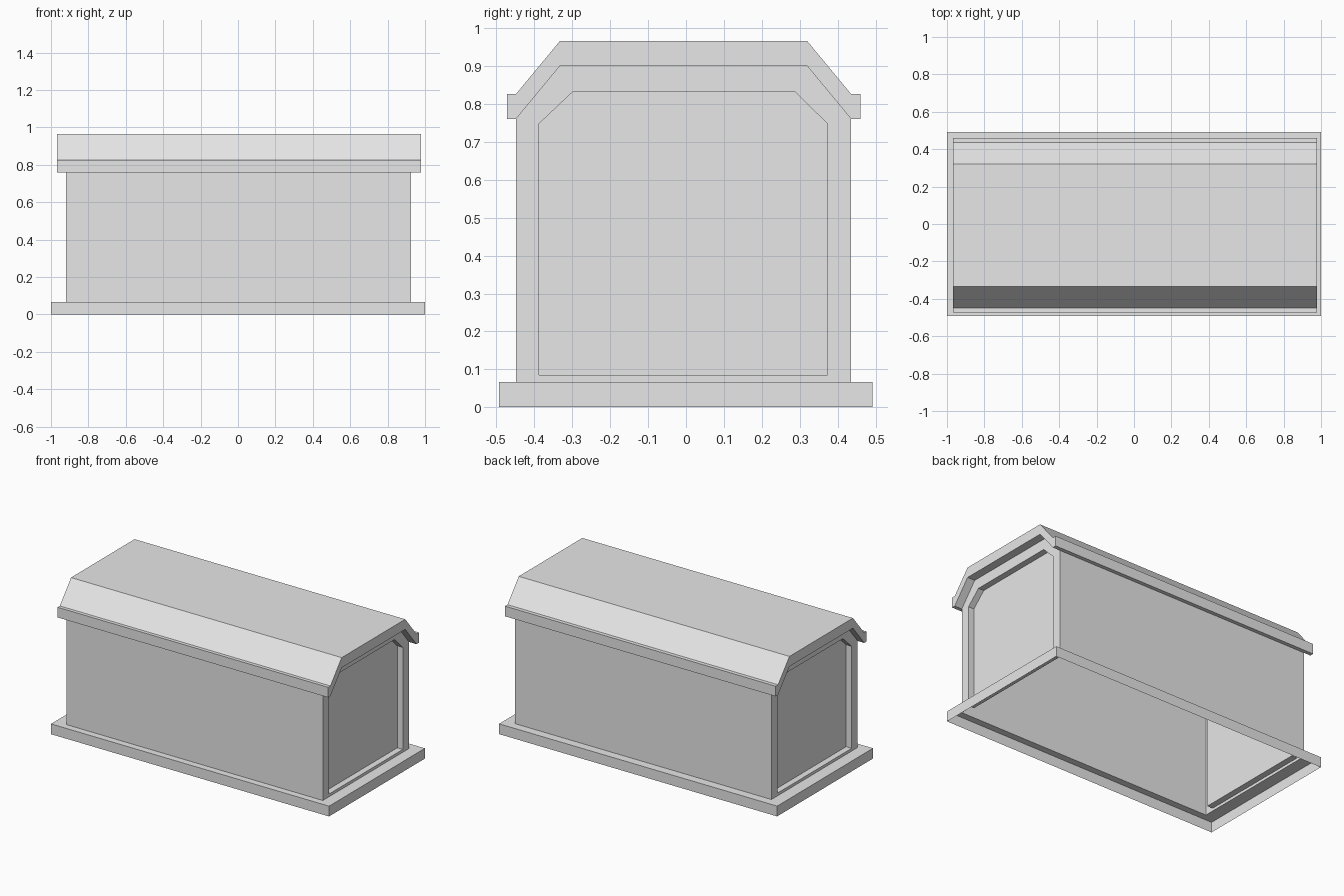
import bpy
import bmesh

if "Cube" in bpy.data.objects:
    bpy.data.objects.remove(bpy.data.objects["Cube"], do_unlink=True)

# One flat grey for the whole model
grey = bpy.data.materials.new("plain grey")
grey.use_nodes = True
grey.diffuse_color = (0.8, 0.8, 0.8, 1)
grey.node_tree.nodes["Principled BSDF"].inputs["Base Color"].default_value = (0.8, 0.8, 0.8, 1)


def finish(bm, name):
    bmesh.ops.recalc_face_normals(bm, faces=bm.faces)
    mesh = bpy.data.meshes.new(name)
    bm.to_mesh(mesh)
    bm.free()
    mesh.materials.append(grey)
    obj = bpy.data.objects.new(name, mesh)
    bpy.context.collection.objects.link(obj)
    return obj


def ring(bm, points):
    return [bm.verts.new(p) for p in points]


def at_x(profile, x):
    return [(x, y, z) for y, z in profile]


def bridge(bm, a, b, skip=()):
    """Join two matching rings with quads, leaving out the skipped edges."""
    n = len(a)
    for i in range(n):
        if i not in skip:
            j = (i + 1) % n
            bm.faces.new((a[i], a[j], b[j], b[i]))


def rectangle(x0, x1, y0, y1, z):
    return [(x0, y0, z), (x1, y0, z), (x1, y1, z), (x0, y1, z)]


def arch(y0, y1, top0, top1, floor, shoulder, top):
    """Upright outline with cut upper corners, starting along the floor."""
    return [(y0, floor), (y1, floor), (y1, shoulder),
            (top1, top), (top0, top), (y0, shoulder)]


BASE_TOP = 0.067
BODY_X = (-0.92, 0.925)
ROOF_X = (-0.968, 0.979)
RECESS = 0.04
wall = arch(-0.449, 0.436, -0.333, 0.32, BASE_TOP, 0.76, 0.90)
panel = arch(-0.388, 0.373, -0.299, 0.288, 0.085, 0.748, 0.832)

# Base: open-bottomed plinth with a ledge around the body
bm = bmesh.new()
bottom = ring(bm, rectangle(-1, 1, -0.493, 0.492, 0))
top = ring(bm, rectangle(-1, 1, -0.493, 0.492, BASE_TOP))
hole = ring(bm, rectangle(*BODY_X, wall[0][0], wall[1][0], BASE_TOP))
bridge(bm, bottom, top)
bridge(bm, top, hole)
finish(bm, "base")

# Body: hollow shell, open below, with a recessed panel in each end
bm = bmesh.new()
ends = []
for x, inward in zip(BODY_X, (RECESS, -RECESS)):
    outer = ring(bm, at_x(wall, x))
    rim = ring(bm, at_x(panel, x))
    back = ring(bm, at_x(panel, x + inward))
    bridge(bm, outer, rim)
    bridge(bm, rim, back)
    bm.faces.new(back)
    ends.append(outer)
bridge(bm, *ends, skip=(0, 2, 3, 4))
finish(bm, "body")

# Roof: thick folded slab with a square lip along each eave
under = [wall[2], wall[3], wall[4], wall[5]]
upper = [(y, z + 0.066) for y, z in reversed(under)]
left_lip, right_lip = -0.472, 0.461
eave_low, eave_high = under[0][1], upper[0][1]
outline = (under + [(left_lip, eave_low), (left_lip, eave_high)]
           + upper + [(right_lip, eave_high), (right_lip, eave_low)])
bm = bmesh.new()
caps = [ring(bm, at_x(outline, x)) for x in ROOF_X]
bridge(bm, *caps)
for cap in caps:
    bm.faces.new(cap)
finish(bm, "roof")
